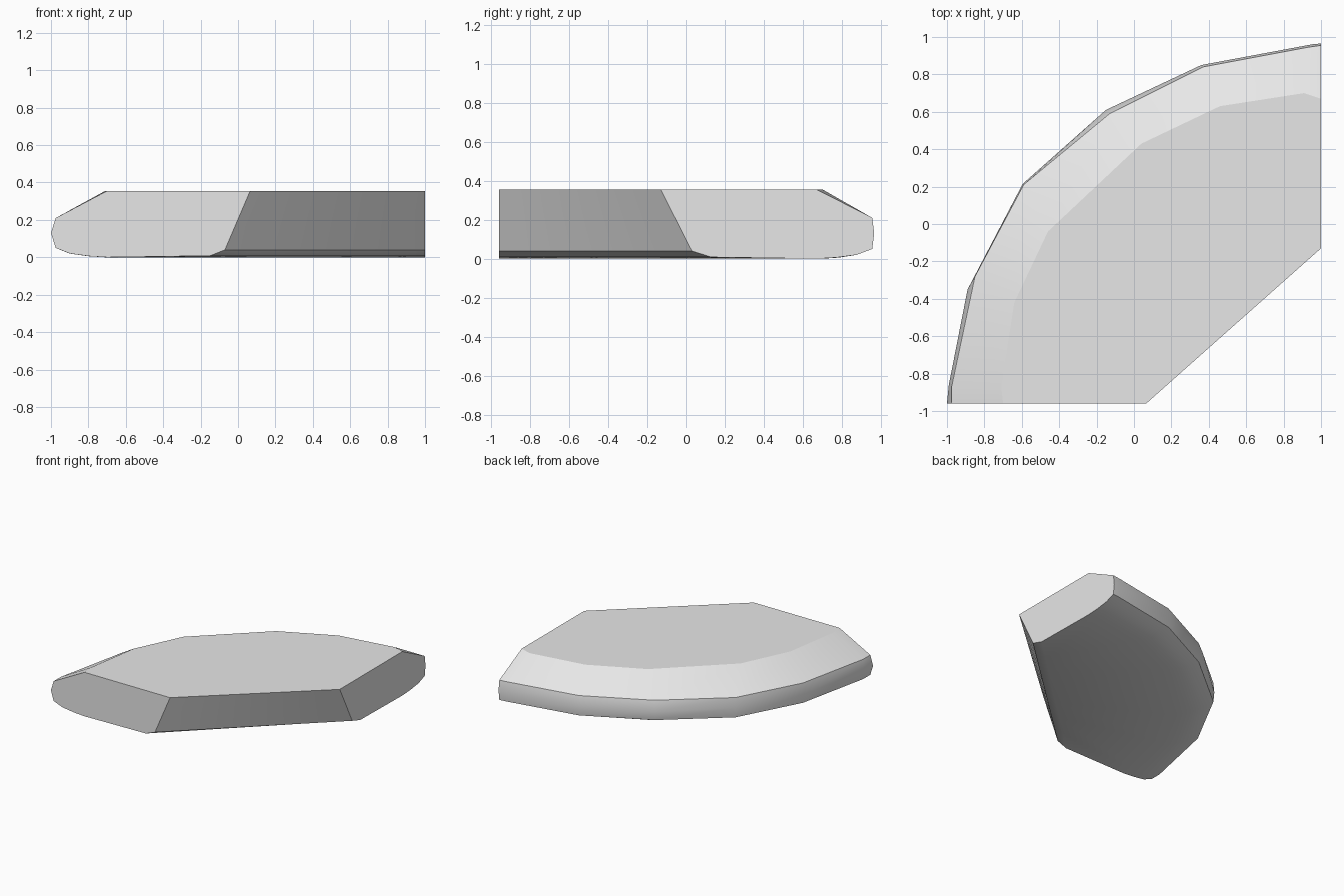
import bpy, bmesh, math
from mathutils import Vector

cube = bpy.data.objects.get("Cube")
if cube:
    bpy.data.objects.remove(cube)

# Plan curves, running from the front end round to the left end
TOP = [(-.70, -.96), (-.71, -.87), (-.64, -.42), (-.46, -.04),
       (.04, .43), (.46, .63), (.91, .70), (1, .67)]
LIP = [(-.975, -.96), (-.975, -.87), (-.85, -.28), (-.59, .21),
       (-.13, .59), (.37, .84), (.93, .945), (1, .955)]
WIDE = [(-1, -.96), (-.99, -.86), (-.89, -.35), (-.595, .215),
        (-.15, .61), (.36, .85), (.96, .962), (1, .965)]


def straight(start, end):
    """Straight inner edge with one point per station."""
    return [Vector(start).lerp(Vector(end), i / (len(TOP) - 1)) for i in range(len(TOP))]


def inset(amount):
    """Curve between the lip and the top edge."""
    return [Vector(a).lerp(Vector(b), amount) for a, b in zip(LIP, TOP)]


# Closed cross-section: (plan curve, height)
RINGS = [(straight((.065, -.96), (1, -.13)), .355),
         (TOP, .355), (LIP, .21), (WIDE, .13), (LIP, .05),
         (inset(.28), .02), (inset(.65), .006), (inset(1.0), 0),
         (straight((-.15, -.96), (1, .13)), .008),
         (straight((-.07, -.96), (1, .03)), .04)]

# Skin the rings and cap both ends
bm = bmesh.new()
rows = [[bm.verts.new((p[0], p[1], z)) for p in curve] for curve, z in RINGS]
for r, row in enumerate(rows):
    nxt = rows[(r + 1) % len(rows)]
    for i in range(len(row) - 1):
        bm.faces.new((row[i], row[i + 1], nxt[i + 1], nxt[i]))
for end in (0, -1):
    bm.faces.new([row[end] for row in rows])
bmesh.ops.recalc_face_normals(bm, faces=bm.faces)

# Smooth rounded sides, crisp rims
for face in bm.faces:
    face.smooth = True
top_rim = set(rows[1])
for edge in bm.edges:
    on_rim = all(v in top_rim for v in edge.verts)
    edge.smooth = not on_rim and edge.calc_face_angle(0) < math.radians(40)

mesh = bpy.data.meshes.new("corner_slab")
bm.to_mesh(mesh)
bm.free()
slab = bpy.data.objects.new("corner_slab", mesh)
bpy.context.collection.objects.link(slab)

# Plain grey
grey = bpy.data.materials.new("light_grey")
grey.use_nodes = True
colour = (.8, .8, .8, 1)
grey.diffuse_color = colour
grey.node_tree.nodes["Principled BSDF"].inputs["Base Color"].default_value = colour
mesh.materials.append(grey)
